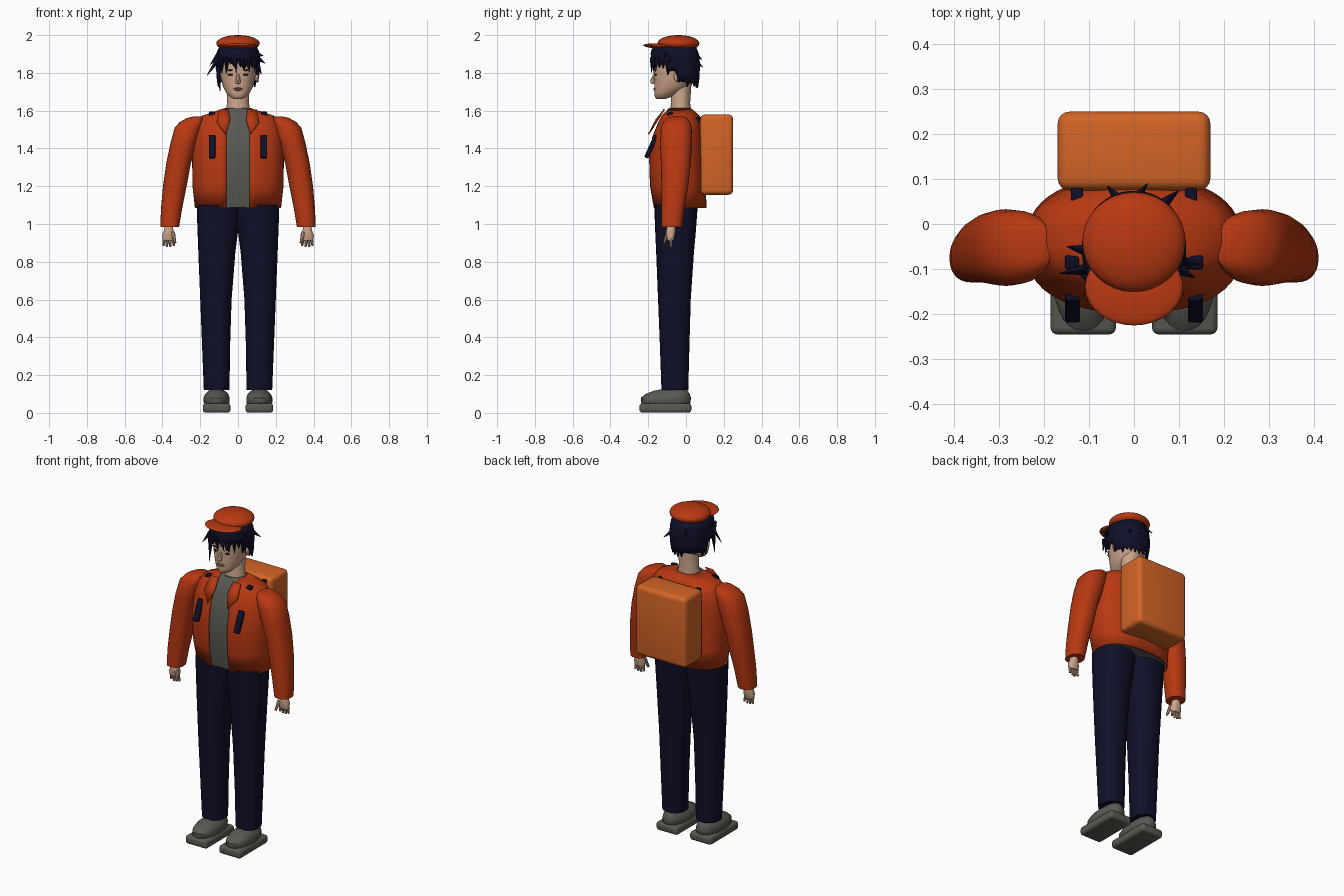
import bpy, bmesh, math, random
from mathutils import Vector, Matrix

if "Cube" in bpy.data.objects:
    bpy.data.objects.remove(bpy.data.objects["Cube"], do_unlink=True)
random.seed(4)
SIDES = ((1, "left_"), (-1, "right_"))


def material(name, r, g, b):
    m = bpy.data.materials.new(name)
    m.use_nodes = True
    m.diffuse_color = (r, g, b, 1)
    bsdf = m.node_tree.nodes["Principled BSDF"]
    bsdf.inputs["Base Color"].default_value = (r, g, b, 1)
    bsdf.inputs["Roughness"].default_value = 0.8
    return m


RED = material("jacket red", 0.48, 0.04, 0.006)
ORANGE = material("pack orange", 0.65, 0.13, 0.02)
NAVY = material("navy", 0.005, 0.005, 0.022)
GREY = material("warm grey", 0.1, 0.1, 0.085)
SKIN = material("skin", 0.6, 0.37, 0.25)
LIP = material("lip", 0.36, 0.16, 0.12)


def finish(name, bm, mat, angle=40):
    bmesh.ops.recalc_face_normals(bm, faces=bm.faces)
    me = bpy.data.meshes.new(name)
    bm.to_mesh(me)
    bm.free()
    me.materials.append(mat)
    ob = bpy.data.objects.new(name, me)
    bpy.context.collection.objects.link(ob)
    bpy.ops.object.select_all(action='DESELECT')
    ob.select_set(True)
    bpy.context.view_layer.objects.active = ob
    bpy.ops.object.shade_smooth_by_angle(angle=math.radians(angle))
    return ob


def ring_point(t, x0, x1, y0, y1, power):
    """Point on a rounded box outline; t = 0 faces the front."""
    s, c = math.sin(t), -math.cos(t)
    e = 2 / power
    return ((x0 + x1) / 2 + (x1 - x0) / 2 * math.copysign(abs(s) ** e, s),
            (y0 + y1) / 2 + (y1 - y0) / 2 * math.copysign(abs(c) ** e, c))


def loft(name, rings, mat, n=28, power=2.3, side=1, opening=0):
    """Skin stacked rings (z, x0, x1, y0, y1); opening leaves a gap in front."""
    bm = bmesh.new()
    rows = []
    for z, x0, x1, y0, y1 in rings:
        gap = math.asin((opening / x1) ** (power / 2)) if opening else 0
        steps = n + 1 if opening else n
        ts = [gap + (math.tau - 2 * gap) * i / n for i in range(steps)]
        pts = [ring_point(t, x0, x1, y0, y1, power) for t in ts]
        rows.append([bm.verts.new((side * x, y, z)) for x, y in pts])
    for a, b in zip(rows, rows[1:]):
        for i in range(n):
            j = (i + 1) % len(a)
            bm.faces.new((a[i], a[j], b[j], b[i]))
    if not opening:
        bm.faces.new(rows[0])
        bm.faces.new(rows[-1])
    return finish(name, bm, mat)


def ball(name, loc, size, mat, rot=0):
    bm = bmesh.new()
    bmesh.ops.create_uvsphere(bm, u_segments=32, v_segments=16, radius=1)
    bm.transform(Matrix.Translation(loc) @ Matrix.Rotation(rot, 4, 'X') @ Matrix.Diagonal((*size, 1)))
    return finish(name, bm, mat)


def box(name, loc, size, mat, bevel=0.005, rot=0, axis='X'):
    bm = bmesh.new()
    bmesh.ops.create_cube(bm, size=1)
    bm.transform(Matrix.Diagonal((*size, 1)))
    bmesh.ops.bevel(bm, geom=bm.edges[:], offset=bevel, segments=4, profile=0.5, affect='EDGES')
    bm.transform(Matrix.Translation(loc) @ Matrix.Rotation(rot, 4, axis))
    return finish(name, bm, mat)


def spike(name, a, b, r0, r1, mat, sides=8):
    a, b = Vector(a), Vector(b)
    bm = bmesh.new()
    bmesh.ops.create_cone(bm, cap_ends=True, segments=sides, radius1=r0, radius2=r1, depth=(b - a).length)
    turn = (b - a).to_track_quat('Z', 'Y').to_matrix().to_4x4()
    bm.transform(Matrix.Translation((a + b) / 2) @ turn)
    return finish(name, bm, mat)


def solidify(ob, thickness):
    mod = ob.modifiers.new("thickness", 'SOLIDIFY')
    mod.thickness = thickness
    mod.offset = 0


# Torso: shirt inside an open jacket
torso = [(1.085, .225, -.17, .105), (1.2, .238, -.19, .103), (1.35, .24, -.195, .1),
         (1.46, .235, -.178, .095), (1.53, .22, -.15, .085), (1.57, .19, -.13, .07),
         (1.59, .13, -.115, .05), (1.61, .07, -.1, .025)]
jacket = loft("jacket", [(z, -w, w, a, b) for z, w, a, b in torso], RED, 48, 2.4, opening=.062)
solidify(jacket, .006)
loft("shirt", [(z + .003, .01 - w, w - .01, a + .008, b - .01) for z, w, a, b in torso], GREY, 40, 2.4)

# Neck and head
loft("neck", [(1.58, -.068, .068, -.09, .03), (1.64, -.058, .058, -.078, .022),
              (1.76, -.058, .058, -.08, .03)], SKIN, power=2)
loft("head", [(1.662, -.022, .022, -.155, -.11), (1.672, -.042, .042, -.165, -.08),
              (1.695, -.063, .063, -.167, -.03), (1.73, -.08, .08, -.167, .02),
              (1.78, -.092, .092, -.168, .045), (1.83, -.097, .097, -.17, .055),
              (1.89, -.095, .095, -.165, .055), (1.94, -.075, .075, -.13, .03)], SKIN, 36, 2.1)
spike("nose", (0, -.16, 1.805), (0, -.178, 1.752), .006, .014, SKIN)
ball("nose_tip", (0, -.175, 1.752), (.014, .013, .01), SKIN)
ball("upper_lip", (0, -.166, 1.718), (.026, .006, .004), LIP)
ball("lower_lip", (0, -.165, 1.71), (.021, .007, .005), LIP)
for s, side in SIDES:
    ball(side + "eye", (s * .038, -.16, 1.79), (.017, .005, .005), NAVY)
    ball(side + "brow", (s * .04, -.161, 1.815), (.022, .005, .004), NAVY)
    ball(side + "ear", (s * .097, -.045, 1.785), (.012, .02, .033), SKIN)

# Hair: shell with a ragged hairline, then loose locks
bm = bmesh.new()
columns = []
N = 56
for i in range(N):
    t = math.tau * i / N
    back = (1 - math.cos(t)) / 2
    low = 1.85 if back < .3 else 1.80 if back < .55 else 1.745
    low += random.uniform(-.03, .015) if i % 2 else .01
    column = []
    for k in range(5):
        z = low + (1.945 - low) * k / 4
        f = (.96, 1.03, 1.04, 1.0, .85)[k]
        x, y = ring_point(t, -.108 * f, .108 * f, -.055 - .123 * f, -.055 + .12 * f, 2.1)
        column.append(bm.verts.new((x, y, z)))
    columns.append(column)
for i in range(N):
    a, b = columns[i], columns[(i + 1) % N]
    for k in range(4):
        bm.faces.new((a[k], b[k], b[k + 1], a[k + 1]))
solidify(finish("hair", bm, NAVY, 20), .008)

locks = [(-.10, -.1, 1.88, -.165, -.11, 1.785), (-.1, -.06, 1.9, -.15, -.05, 1.84),
         (-.105, -.11, 1.83, -.095, -.14, 1.70), (.1, -.08, 1.88, .145, -.09, 1.85),
         (.1, -.1, 1.9, .135, -.12, 1.89), (.1, -.09, 1.86, .125, -.1, 1.79),
         (0, .05, 1.86, .03, .09, 1.83), (-.03, .05, 1.9, -.06, .085, 1.87),
         (.06, .04, 1.86, .1, .075, 1.82)]
for i in range(8):
    x = -.085 + .024 * i
    y = -.178 + 3.5 * x * x
    locks.append((x, y, 1.88, x + random.uniform(-.03, .03), y - .006, 1.79 + random.uniform(0, .035)))
for i, p in enumerate(locks):
    spike(f"hair_lock_{i + 1}", p[:3], p[3:], .015, .001, NAVY, 4)

# Cap
ball("cap_crown", (0, -.04, 1.956), (.115, .111, .044), RED)
ball("cap_brim", (0, -.14, 1.942), (.109, .086, .014), RED, -.05)

# Backpack
box("backpack", (0, .1625, 1.367), (.34, .175, .425), ORANGE, .026)

for s, side in SIDES:
    # Straps, where they surface from the jacket
    box(side + "front_strap", (s * .137, -.184, 1.41), (.034, .024, .13), NAVY, .006, -.42)
    box(side + "shoulder_strap", (s * .138, -.085, 1.582), (.032, .03, .022), NAVY, .006, .3)
    box(side + "back_strap", (s * .127, .06, 1.555), (.026, .05, .025), NAVY, .005)

    # Lapel
    bm = bmesh.new()
    outline = [(.05, -.115, 1.607), (.1, -.115, 1.605), (.112, -.163, 1.535),
               (.066, -.198, 1.475), (.042, -.16, 1.55)]
    bm.faces.new([bm.verts.new((s * x, y, z)) for x, y, z in outline])
    solidify(finish(side + "lapel", bm, RED), .006)

    # Sleeve
    loft(side + "sleeve", [(.983, .312, .411, -.13, -.02), (1.08, .296, .408, -.13, -.008),
                           (1.2, .272, .397, -.13, .012), (1.32, .25, .38, -.133, .025),
                           (1.43, .215, .357, -.138, .033), (1.51, .19, .335, -.133, .03),
                           (1.54, .18, .308, -.12, .022), (1.562, .18, .268, -.1, .005),
                           (1.568, .185, .24, -.08, -.01)], RED, side=s)

    # Hand
    loft(side + "hand", [(.912, .338, .398, -.098, -.066), (.94, .334, .402, -.105, -.058),
                         (.965, .342, .392, -.105, -.055), (.995, .346, .386, -.1, -.055)], SKIN, 16, side=s)
    for k in range(4):
        x = .345 + .0155 * k
        spike(f"{side}finger_{k + 1}", (s * x, -.082, .925),
              (s * (x + .003 * (k - 2)), -.078, .875 + .006 * abs(k - 1.5)), .0095, .006, SKIN)
    spike(side + "thumb", (s * .345, -.095, .955), (s * .333, -.115, .9), .012, .007, SKIN)

    # Trouser leg
    loft(side + "trouser_leg", [(.122, .045, .181, -.13, .012), (.35, .042, .19, -.138, .018),
                                (.6, .034, .2, -.148, .025), (.85, .014, .21, -.158, .042),
                                (.96, .0, .214, -.163, .052), (1.04, -.01, .217, -.166, .058),
                                (1.1, -.01, .218, -.166, .062)], NAVY, side=s)

    # Shoe
    box(side + "sole", (s * .113, -.109, .026), (.146, .274, .05), GREY, .016)
    loft(side + "shoe", [(.04, .052, .174, -.225, .012), (.055, .044, .182, -.238, .024),
                         (.08, .044, .182, -.238, .026), (.1, .052, .174, -.215, .02),
                         (.117, .07, .156, -.17, .01), (.125, .085, .14, -.13, -.01)],
         GREY, power=2.2, side=s)
